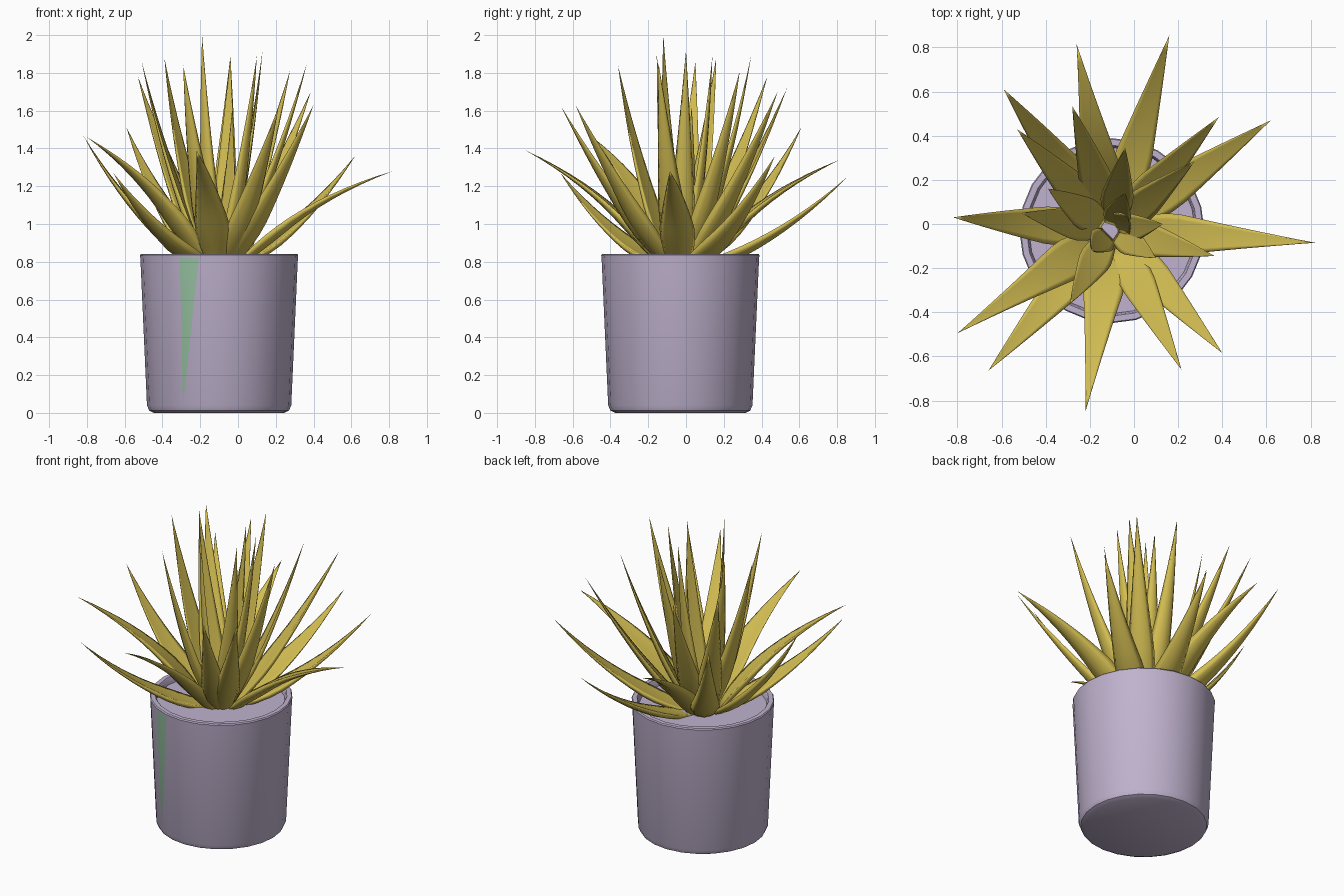
import bpy, bmesh
from math import sin, cos, pi, radians
from mathutils import Vector

old = bpy.data.objects.get("Cube")
if old:
    bpy.data.objects.remove(old)


def material(name, rgb):
    m = bpy.data.materials.new(name)
    m.use_nodes = True
    m.diffuse_color = (*rgb, 1)
    m.node_tree.nodes["Principled BSDF"].inputs["Base Color"].default_value = (*rgb, 1)
    return m


lilac = material("lilac ceramic", (0.53, 0.45, 0.62))
green = material("pale green glaze", (0.32, 0.56, 0.37))
yellow = material("yellow leaf", (0.65, 0.51, 0.085))


def finish(name, bm, mats, angle):
    bmesh.ops.recalc_face_normals(bm, faces=bm.faces)
    me = bpy.data.meshes.new(name)
    bm.to_mesh(me)
    bm.free()
    ob = bpy.data.objects.new(name, me)
    bpy.context.collection.objects.link(ob)
    for m in mats:
        me.materials.append(m)
    bpy.ops.object.select_all(action="DESELECT")
    ob.select_set(True)
    bpy.context.view_layer.objects.active = ob
    bpy.ops.object.shade_smooth_by_angle(angle=radians(angle))


def bridge(bm, a, b):
    n = len(a)
    return [bm.faces.new((a[i], a[(i + 1) % n], b[(i + 1) % n], b[i])) for i in range(n)]


# Pot: lathed wall, rounded foot, rim and sunken soil disc
CENTRE = Vector((-0.10, -0.03, 0))
SIDES = 24
WALL = 2
profile = [(0.345, 0), (0.37, 0.012), (0.382, 0.04), (0.417, 0.82), (0.419, 0.835),
           (0.414, 0.842), (0.387, 0.842), (0.382, 0.835), (0.376, 0.80)]
bm = bmesh.new()
rings = []
for r, z in profile:
    angles = [2 * pi * i / SIDES for i in range(SIDES)]
    rings.append([bm.verts.new(CENTRE + Vector((r * cos(a), r * sin(a), z))) for a in angles])
bands = [bridge(bm, a, b) for a, b in zip(rings, rings[1:])]
bm.faces.new(rings[0])
bm.faces.new(rings[-1])

# Green glaze: upper triangle of one wall panel, just left of the front centre
panel = SIDES * 3 // 4 - 2
lower, upper = rings[WALL], rings[WALL + 1]
bm.faces.remove(bands[WALL][panel])
bm.faces.new((lower[panel], lower[panel + 1], upper[panel + 1]))
bm.faces.new((lower[panel], upper[panel + 1], upper[panel])).material_index = 1
finish("pot", bm, [lilac, green], 40)


# Leaf: tapered half-round section swept along a bent path
def leaf(name, tip, root, width, bend):
    tip = Vector(tip)
    out = Vector((tip.x - CENTRE.x, tip.y - CENTRE.y, 0)).normalized()
    side = Vector((-out.y, out.x, 0))
    start = CENTRE + out * root + Vector((0, 0, 0.78))
    chord = tip - start
    rise = side.cross(chord).normalized()
    if rise.z < 0:
        rise.negate()
    control = start + chord * 0.45 + rise * bend * chord.length
    bm = bmesh.new()
    steps, half = 12, 4
    rings = []
    for s in range(steps):
        t = s / steps
        p = start * (1 - t) ** 2 + control * 2 * t * (1 - t) + tip * t * t
        tangent = ((control - start) * (1 - t) + (tip - control) * t).normalized()
        back = side.cross(tangent).normalized()
        if back.dot(out) < 0:
            back.negate()
        if t < 0.3:
            swell = 0.6 + 0.4 * sin(pi / 2 * t / 0.3)
        else:
            swell = 1 - ((t - 0.3) / 0.7) ** 1.05
        w = width / 2 * swell
        # Convex outer face, then nearly flat inner face
        section = [(pi * k / half, 0.55) for k in range(half + 1)]
        section += [(pi * (1 - k / half), 0.04) for k in range(1, half)]
        rings.append([bm.verts.new(p + side * w * cos(a) + back * w * depth * sin(a))
                      for a, depth in section])
    for a, b in zip(rings, rings[1:]):
        bridge(bm, a, b)
    bm.faces.new(rings[0])
    point = bm.verts.new(tip)
    last = rings[-1]
    for i in range(len(last)):
        bm.faces.new((last[i], last[(i + 1) % len(last)], point))
    finish(name, bm, [yellow], 170)


# Whorls: root distance, leaf width, bend, leaf tips
whorls = {
    "arching_leaf": (0.08, 0.19, 0.14, [
        (0.82, -0.085, 1.28), (-0.26, 0.815, 1.34), (-0.80, -0.495, 1.46), (-0.22, -0.85, 1.39)]),
    "spreading_leaf": (0.06, 0.175, -0.12, [
        (0.62, 0.47, 1.36), (0.16, 0.855, 1.25), (-0.59, 0.61, 1.51),
        (-0.82, 0.03, 1.47), (-0.66, -0.665, 1.27)]),
    "middle_leaf": (0.06, 0.16, -0.05, [
        (0.215, -0.66, 1.62), (0.40, -0.585, 1.63), (0.385, 0.485, 1.70),
        (-0.53, 0.43, 1.78), (-0.28, 0.535, 1.72)]),
    "upright_leaf": (0.04, 0.15, -0.05, [
        (-0.51, 0.05, 1.86), (-0.29, -0.36, 1.84), (0.365, -0.145, 1.85),
        (0.275, 0.285, 1.81), (-0.04, 0.345, 1.89), (-0.39, 0.16, 1.88)]),
    "heart_leaf": (0.02, 0.13, -0.03, [
        (0.13, 0.0, 1.92), (-0.19, -0.12, 2.0), (0.10, -0.155, 1.89),
        (-0.04, 0.14, 1.89), (-0.03, 0.03, 1.62)]),
}
for name, (root, width, bend, tips) in whorls.items():
    for i, tip in enumerate(tips, 1):
        leaf(f"{name}_{i}", tip, root, width, bend)
